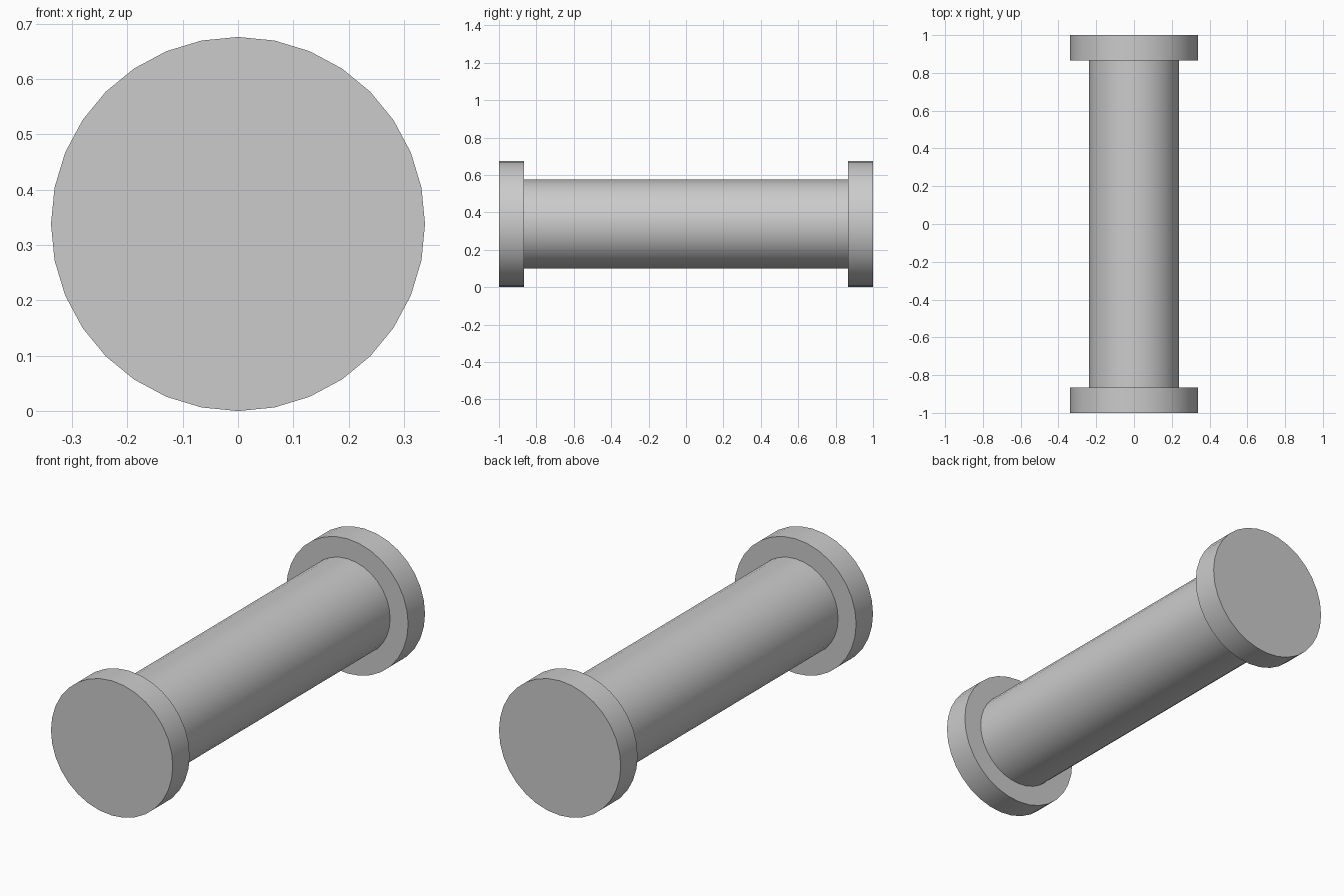
import bpy
import math

if "Cube" in bpy.data.objects:
    bpy.data.objects.remove(bpy.data.objects["Cube"])

CENTRE_Z = 0.338
FLANGE_R, SHAFT_R = 0.338, 0.238
FLANGE_T = 0.134
SIDES = 32


def cylinder_along_y(name, radius, y0, y1):
    bpy.ops.mesh.primitive_cylinder_add(
        vertices=SIDES, radius=radius, depth=y1 - y0,
        location=(0, (y0 + y1) / 2, CENTRE_Z), rotation=(math.pi / 2, 0, 0))
    obj = bpy.context.object
    obj.name = name
    bpy.ops.object.transform_apply(location=True, rotation=True, scale=True)
    bpy.ops.object.shade_smooth_by_angle(angle=math.radians(30))
    return obj


# Central shaft between the two end discs
cylinder_along_y("shaft", SHAFT_R, -1 + FLANGE_T, 1 - FLANGE_T)

# Wide end discs
cylinder_along_y("front_flange", FLANGE_R, -1, -1 + FLANGE_T)
cylinder_along_y("back_flange", FLANGE_R, 1 - FLANGE_T, 1)
